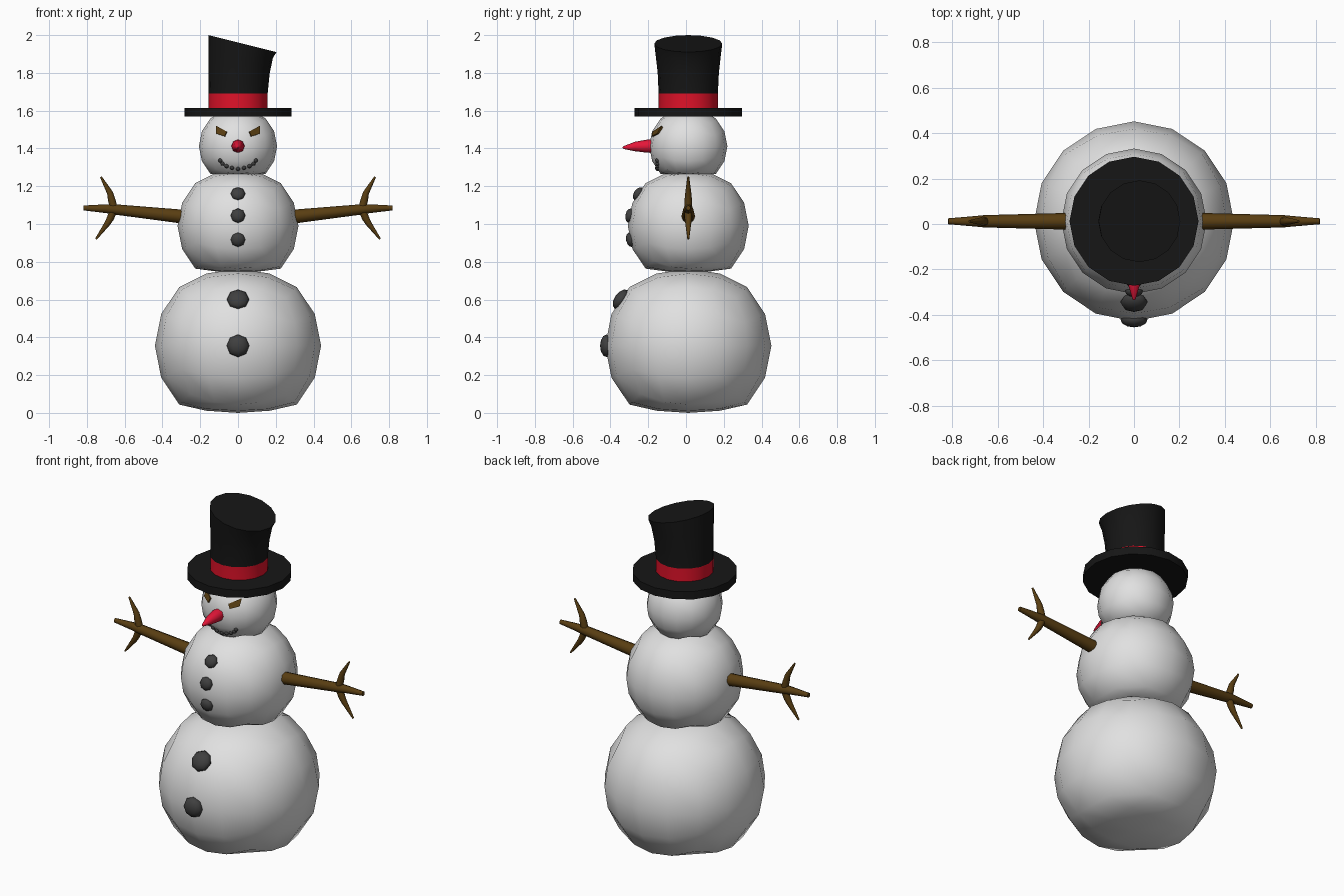
import bpy, bmesh, math
from mathutils import Vector, Matrix

if "Cube" in bpy.data.objects:
    bpy.data.objects.remove(bpy.data.objects["Cube"])


def material(name, rgb):
    m = bpy.data.materials.new(name)
    m.diffuse_color = (*rgb, 1)
    m.use_nodes = True
    m.node_tree.nodes["Principled BSDF"].inputs["Base Color"].default_value = m.diffuse_color
    return m


SNOW = material("snow white", (0.75, 0.75, 0.75))
BLACK = material("hat black", (0.008, 0.008, 0.008))
RED = material("band red", (0.75, 0.006, 0.022))
NOSE = material("nose red", (0.78, 0.008, 0.04))
BROWN = material("twig brown", (0.1, 0.048, 0.006))
COAL = material("coal grey", (0.05, 0.05, 0.05))
CY = 0.012  # depth of the common axis


def finish(name, bm, mats, angle=40):
    bmesh.ops.recalc_face_normals(bm, faces=bm.faces)
    me = bpy.data.meshes.new(name)
    bm.to_mesh(me)
    bm.free()
    for m in mats:
        me.materials.append(m)
    ob = bpy.data.objects.new(name, me)
    bpy.context.collection.objects.link(ob)
    bpy.ops.object.select_all(action='DESELECT')
    ob.select_set(True)
    bpy.context.view_layer.objects.active = ob
    bpy.ops.object.shade_smooth_by_angle(angle=math.radians(angle))
    return ob


def snowball(name, z, r, k_bottom, k_top):
    """Rounded cube sphere with squashed poles."""
    bm = bmesh.new()
    bmesh.ops.create_cube(bm, size=2)
    bmesh.ops.subdivide_edges(bm, edges=bm.edges[:], cuts=3, use_grid_fill=True)
    lim = r * math.sqrt(0.5)
    for v in bm.verts:
        p = Vector([math.tan(c * math.pi / 4) for c in v.co]).normalized() * r
        if p.z > lim:
            p.z = lim + (p.z - lim) * k_top
        elif p.z < -lim:
            p.z = -lim + (p.z + lim) * k_bottom
        v.co = p + Vector((0, CY, z))
    finish(name, bm, [SNOW], 80)


def loft(bm, rings, mat_of=lambda i: 0):
    """Skin a list of point rings and cap both ends."""
    rows = [[bm.verts.new(p) for p in ring] for ring in rings]
    n = len(rows[0])
    for i in range(len(rows) - 1):
        for j in range(n):
            f = bm.faces.new((rows[i][j], rows[i][(j + 1) % n],
                              rows[i + 1][(j + 1) % n], rows[i + 1][j]))
            f.material_index = mat_of(i)
    bm.faces.new(rows[0]).material_index = mat_of(0)
    bm.faces.new(rows[-1]).material_index = mat_of(len(rows) - 2)


def circle(center, r, axis=(0, 0, 1), n=16):
    rot = Vector((0, 0, 1)).rotation_difference(Vector(axis).normalized())
    return [Vector(center) + rot @ Vector((r * math.cos(2 * math.pi * j / n),
                                           r * math.sin(2 * math.pi * j / n), 0))
            for j in range(n)]


def tube(bm, path, n=8):
    """Tapered branch through (point, radius) pairs."""
    pts = [Vector(p) for p, r in path]
    rings = []
    for i, (p, r) in enumerate(path):
        d = pts[min(i + 1, len(pts) - 1)] - pts[max(i - 1, 0)]
        rings.append(circle(p, r, d, n))
    loft(bm, rings)


def on_ball(x, z, cz, r, lift=0.0):
    """Point on the front of a ball and its outward normal."""
    n = Vector((x, -math.sqrt(max(r * r - x * x - (z - cz) ** 2, 0)), z - cz)).normalized()
    return Vector((0, CY, cz)) + n * (r + lift), n


def coal(name, x, z, cz, r, size, height, lift=0.0):
    p, n = on_ball(x, z, cz, r, lift)
    bm = bmesh.new()
    bmesh.ops.create_uvsphere(bm, u_segments=8, v_segments=6, radius=1)
    rot = n.to_track_quat('Z', 'Y').to_matrix().to_4x4()
    bm.transform(Matrix.Translation(p) @ rot @ Matrix.Diagonal((size, size, height, 1)))
    finish(name, bm, [COAL], 60)


# Body
BASE, CHEST, HEAD = (0.355, 0.44), (0.99, 0.32), (1.412, 0.207)
snowball("base_ball", *BASE, 0.34, 0.75)
snowball("chest_ball", *CHEST, 0.2, 0.75)
snowball("head_ball", *HEAD, 0.15, 0.9)

# Coat buttons
for i, z in enumerate((0.605, 0.355)):
    coal(f"base_button_{i}", 0, z, *BASE, 0.06, 0.035, -0.008)
for i, z in enumerate((1.163, 1.045, 0.915)):
    coal(f"chest_button_{i}", 0, z, *CHEST, 0.039, 0.024, -0.006)

# Smile
for i in range(-4, 5):
    x = 0.095 * math.sin(i / 4 * math.pi / 2.3) / math.sin(math.pi / 2.3)
    z = 1.29 + 0.045 * (abs(i) / 4) ** 1.6
    coal(f"mouth_coal_{i + 4}", x, z, *HEAD, 0.012, 0.01, -0.003)

# Eyes: slanted plates following the head
for side, sx in (("left", -1), ("right", 1)):
    outline = [(0.058, 1.487), (0.113, 1.517), (0.114, 1.478), (0.07, 1.463)]
    bm = bmesh.new()
    loft(bm, [[on_ball(sx * x, z, *HEAD, h)[0] for x, z in outline] for h in (-0.015, 0.006)])
    finish(f"{side}_eye", bm, [BROWN], 30)

# Carrot nose
bm = bmesh.new()
tube(bm, [((0, -0.17, 1.412), 0.036), ((0, -0.21, 1.412), 0.034),
          ((0, -0.27, 1.41), 0.025), ((0, -0.325, 1.405), 0.009),
          ((0, -0.335, 1.404), 0.004)])
finish("nose", bm, [NOSE], 50)

# Arms with two twigs each
for side, sx in (("left", -1), ("right", 1)):
    bm = bmesh.new()
    branches = [
        [((0.24, 1.035), 0.037), ((0.32, 1.042), 0.036), ((0.66, 1.078), 0.027),
         ((0.70, 1.081), 0.023), ((0.818, 1.085), 0.013)],
        [((0.655, 1.075), 0.02), ((0.668, 1.125), 0.02), ((0.678, 1.165), 0.016),
         ((0.726, 1.25), 0.005)],
        [((0.655, 1.08), 0.02), ((0.676, 1.03), 0.019), ((0.69, 1.005), 0.016),
         ((0.752, 0.92), 0.005)],
    ]
    for path in branches:
        tube(bm, [((sx * x, CY, z), r) for (x, z), r in path])
    finish(f"{side}_arm", bm, [BROWN], 50)

# Hat brim
bm = bmesh.new()
loft(bm, [circle((0, CY, z), 0.284) for z in (1.568, 1.615)])
finish("hat_brim", bm, [BLACK], 40)

# Hat crown: flared, leaning, with a slanted top and a red band
bm = bmesh.new()
rings = [circle((0, CY, 1.60), 0.157), circle((0, CY, 1.692), 0.157),
         circle((0.006, CY, 1.80), 0.162), circle((0.014, CY, 1.88), 0.171),
         circle((0.024, CY, 1.955), 0.18)]
for p in rings[-1]:
    p.z = 2.0 - (p.x + 0.156) * 0.25
loft(bm, rings, lambda i: 1 if i == 0 else 0)
finish("hat_crown", bm, [BLACK, RED], 40)
